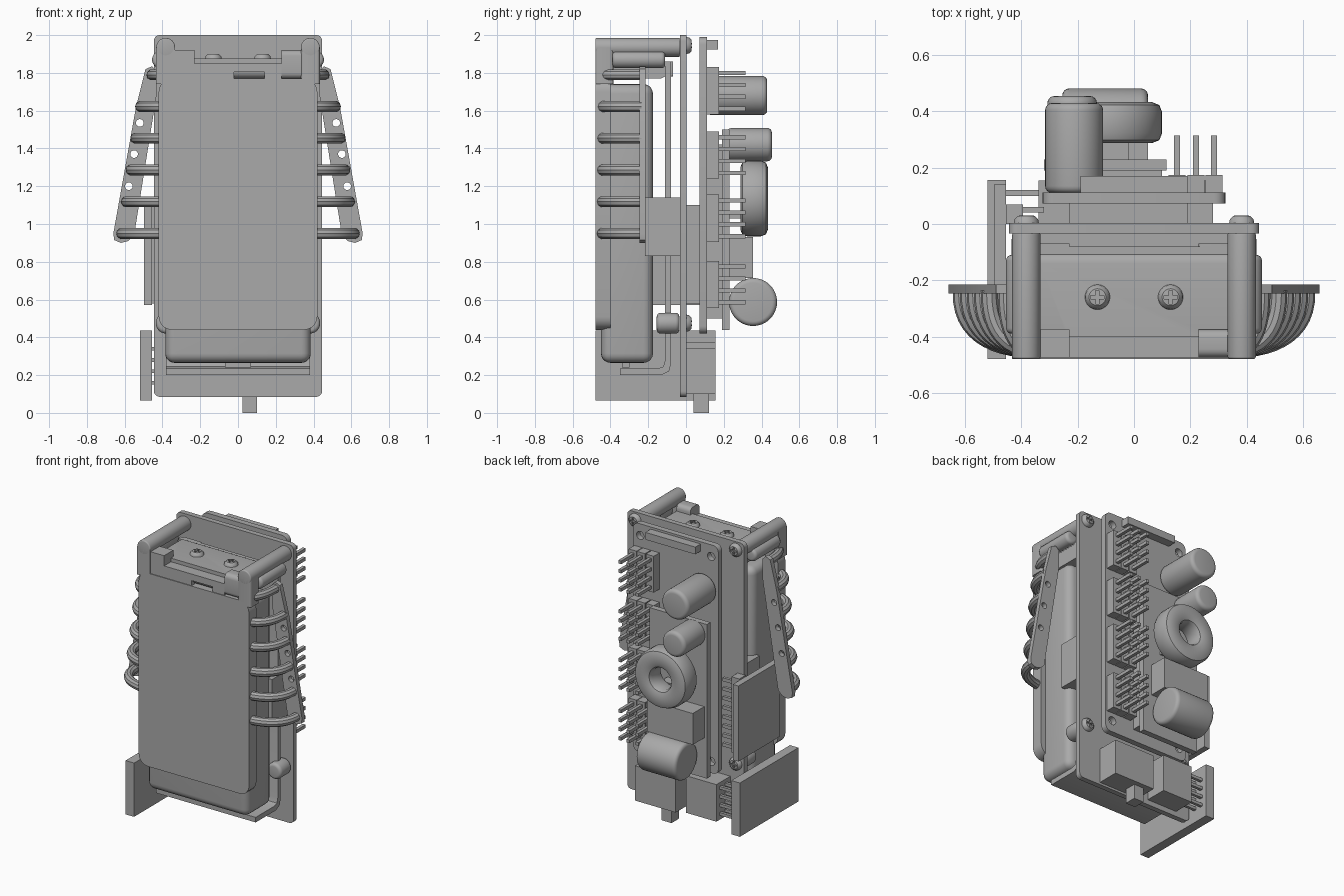
import bpy, bmesh
from math import sin, cos, pi, radians
from mathutils import Matrix, Vector

old = bpy.data.objects.get("Cube")
if old:
    bpy.data.objects.remove(old, do_unlink=True)

grey = bpy.data.materials.new("plain_grey")
grey.use_nodes = True
colour = (.4, .4, .4, 1)
grey.diffuse_color = colour
grey.node_tree.nodes["Principled BSDF"].inputs["Base Color"].default_value = colour
parts = []
SIDES = (("left", 1), ("right", -1))
TURN = {"x": Matrix.Rotation(pi / 2, 4, "Y"),
        "y": Matrix.Rotation(-pi / 2, 4, "X"),
        "z": Matrix.Identity(4)}


def finish(name, bm):
    bmesh.ops.recalc_face_normals(bm, faces=bm.faces)
    mesh = bpy.data.meshes.new(name)
    bm.to_mesh(mesh)
    bm.free()
    mesh.materials.append(grey)
    ob = bpy.data.objects.new(name, mesh)
    bpy.context.collection.objects.link(ob)
    parts.append(ob)
    return ob


def box(name, x, y, z, bevel=0, along="xyz", side=1):
    """Box from three ranges; edges parallel to the axes in 'along' get rounded."""
    bm = bmesh.new()
    bmesh.ops.create_cube(bm, size=1)
    for v in bm.verts:
        v.co = Vector([(a + b) / 2 + (b - a) * c for (a, b), c in zip((x, y, z), v.co)])
        v.co.x *= side
    if bevel:
        axes = ["xyz".index(a) for a in along]
        edges = [e for e in bm.edges
                 if any(abs(e.verts[0].co[a] - e.verts[1].co[a]) > 1e-5 for a in axes)]
        bmesh.ops.bevel(bm, geom=edges, offset=bevel, segments=5, profile=.5, affect="EDGES")
    return finish(name, bm)


def lathe(name, profile, axis, centre, closed=False, steps=40):
    """Spin (radius, height) points around an axis through the centre."""
    bm = bmesh.new()
    verts = [bm.verts.new((r, 0, h)) for r, h in profile]
    edges = [bm.edges.new(pair) for pair in zip(verts, verts[1:])]
    if closed:
        edges.append(bm.edges.new((verts[-1], verts[0])))
    bmesh.ops.spin(bm, geom=verts + edges, angle=2 * pi, steps=steps,
                   axis=(0, 0, 1), cent=(0, 0, 0))
    bmesh.ops.remove_doubles(bm, verts=bm.verts, dist=1e-5)
    bm.transform(Matrix.Translation(centre) @ TURN[axis])
    return finish(name, bm)


def cylinder(name, r, length, axis, centre, soft=0):
    profile = [(0, 0)]
    for k in range(5 if soft else 1):
        a = k * pi / 8
        profile.append((r - soft + soft * sin(a), soft - soft * cos(a)))
    profile += [(p, length - h) for p, h in reversed(profile)]
    return lathe(name, profile, axis, centre)


def prism(name, points, axis, start, depth):
    """Extrude a closed outline along x (points y,z) or y (points x,z)."""
    bm = bmesh.new()
    place = (lambda p: (start, *p)) if axis == "x" else (lambda p: (p[0], start, p[1]))
    face = bm.faces.new([bm.verts.new(place(p)) for p in points])
    out = bmesh.ops.extrude_face_region(bm, geom=[face])
    move = (depth, 0, 0) if axis == "x" else (0, depth, 0)
    bmesh.ops.translate(bm, vec=move,
                        verts=[g for g in out["geom"] if isinstance(g, bmesh.types.BMVert)])
    return finish(name, bm)


def cut(ob, cutter):
    mod = ob.modifiers.new("cut", "BOOLEAN")
    mod.operation, mod.object, mod.solver = "DIFFERENCE", cutter, "EXACT"
    bpy.context.view_layer.update()
    graph = bpy.context.evaluated_depsgraph_get()
    mesh = bpy.data.meshes.new_from_object(ob.evaluated_get(graph))
    ob.modifiers.clear()
    ob.data = mesh
    parts.remove(cutter)
    bpy.data.objects.remove(cutter, do_unlink=True)


def screw(name, axis, centre):
    """Pan head with a cross recess."""
    head = lathe(name, [(0, 0), (.045, 0), (.042, .015), (.03, .027), (0, .03)], axis, centre)
    c = Vector(centre)
    for i in range(3):
        if i == "xyz".index(axis):
            continue
        size = [.006] * 3
        size[i] = .024
        size["xyz".index(axis)] = .014
        middle = c.copy()
        middle["xyz".index(axis)] += .03
        cut(head, box("cutter", *[(m - s, m + s) for m, s in zip(middle, size)]))


# Main plate and rear circuit board
box("main_plate", (-.445, .445), (-.033, .003), (.085, 2), .03, "y")
board = box("rear_board", (-.325, .325), (.072, .112), (.42, 1.99), .04, "y")
for x in (-.27, .27):
    for z in (.5, 1.91):
        cut(board, cylinder("cutter", .028, .2, "y", (x, 0, z)))
box("board_spacer", (-.23, .19), (0, .075), (.58, 1.1))

# Front cover, rounded body and mounting bracket
box("front_cover", (-.42, .42), (-.48, -.4), (.44, 1.77), .07, "y")
box("body", (-.385, .385), (-.45, -.175), (.265, 1.74), .05)
box("body_mount", (-.41, .41), (-.216, -.03), (.83, 1.14))
box("body_tab", (-.07, .07), (-.34, -.3), (.24, .28))
prism("bracket", [(-.35, .2), (-.35, .235), (-.15, .235), (-.12, .245), (-.11, .28),
                  (-.11, 1.86), (-.08, 1.86), (-.08, .26), (-.09, .22), (-.13, .2)],
      "x", -.38, .76)

# Top clip with a notched lip and two screws
clip = box("top_clip", (-.335, .335), (-.46, -.1), (1.77, 1.875), .04, "x")
cut(clip, box("cutter", (-.23, .23), (-.5, -.4), (1.85, 1.9)))
lip = box("clip_lip", (-.23, .23), (-.475, -.44), (1.765, 1.85))
cut(lip, box("cutter", (-.02, .14), (-.5, -.4), (1.7, 1.805)))
for x in (-.13, .13):
    screw("clip_screw", "z", (x, -.26, 1.872))

# Parts mirrored on both sides
COIL_TIPS = (.455, .515, .54, .565, .59, .615)
for label, s in SIDES:
    cylinder(label + "_top_post", .05, .45, "y", (s * .383, -.48, 1.935), .008)
    box(label + "_post_foot", (.333, .433), (-.48, -.385), (1.74, 1.935), .015, "z", s)
    box(label + "_clip_hinge", (.23, .335), (-.475, -.375), (1.77, 1.92), .03, "x", s)
    box(label + "_clip_web", (.23, .36), (-.1, -.07), (1.78, 1.86), .01, "y", s)
    cylinder(label + "_side_bar", .045, .28, "y", (s * .41, -.39, 1.87), .02)
    cylinder(label + "_standoff", .055, .12, "y", (s * .38, -.155, .475), .02)
    for z in (.475, 1.945):
        screw(label + "_plate_screw", "y", (s * .383, .002, z))

    # Slanted strip with holes
    outline = [(.43, 1.81), (.455, 1.835), (.49, 1.82), (.54, 1.62), (.66, .95),
               (.655, .915), (.62, .9), (.58, .91), (.55, .94), (.43, 1.69)]
    strip = prism(label + "_coil_strip", [(s * x, z) for x, z in outline], "y", -.247, .032)
    for x, z in ((.52, 1.535), (.55, 1.37), (.578, 1.2)):
        cut(strip, cylinder("cutter", .02, .2, "y", (s * x, -.33, z)))

    # Curved tubes running from the cover to the strip
    for k, tip in enumerate(COIL_TIPS):
        z = 1.79 - k * .168
        curve = bpy.data.curves.new(label + "_tube", "CURVE")
        curve.dimensions = "3D"
        curve.bevel_depth, curve.bevel_resolution = .03, 3
        curve.use_fill_caps = True
        spline = curve.splines.new("POLY")
        spline.points.add(12)
        for i, p in enumerate(spline.points):
            a = i / 12 * pi / 2
            p.co = (s * (.36 + (tip - .36) * sin(a) ** .9),
                    -.235 - .21 * max(cos(a), 0) ** .8, z, 1)
        temp = bpy.data.objects.new("temp", curve)
        bpy.context.collection.objects.link(temp)
        bpy.context.view_layer.update()
        mesh = bpy.data.meshes.new_from_object(
            temp.evaluated_get(bpy.context.evaluated_depsgraph_get()))
        bpy.data.objects.remove(temp, do_unlink=True)
        bm = bmesh.new()
        bm.from_mesh(mesh)
        finish(label + "_tube", bm)

# Pin headers on the rear board
for z in (1.705, 1.365, 1.03, .68):
    for x in (.153, .22, .284):
        box("pin_base", (x - .03, x + .03), (.11, .175), (z - .125, z + .125))
        for row in range(4):
            h = z + (row - 1.5) * .063
            box("pin", (x - .011, x + .011), (.17, .315), (h - .011, h + .011))
box("top_connector", (-.19, .19), (.11, .17), (1.925, 1.975))

# Power daughterboard and its components
box("daughterboard", (-.32, .115), (.19, .23), (.44, 1.5))
box("daughterboard_support", (-.19, .1), (.11, .19), (.5, 1.42))
cylinder("upper_capacitor", .103, .32, "y", (-.213, .11, 1.68), .025)
cylinder("small_capacitor", .088, .24, "y", (-.22, .215, 1.42), .025)
cylinder("lower_capacitor", .127, .305, "x", (-.255, .355, .587), .025)
ring = [(.075, .03), (.085, .01), (.11, 0), (.165, 0), (.19, .01), (.2, .035)]
lathe("ring_coil", ring + [(r, .145 - h) for r, h in reversed(ring)], "y",
      (-.1, .288, 1.135), closed=True)
box("coil_support", (-.16, -.02), (.23, .3), (1.03, 1.06))
box("inductor_block", (-.3, .05), (.23, .355), (.715, .93))

# Side module and bottom panel, both on the right side
box("side_module", (-.497, -.455), (-.31, .14), (.57, 1.09))
box("module_header", (-.455, -.395), (.0, .07), (.58, 1.1))
box("bottom_panel", (-.52, -.455), (-.48, .157), (.065, .435))
box("panel_header", (-.34, -.11), (0, .155), (.12, .375))
for k in range(8):
    z = .61 + k * .064
    box("module_pin", (-.46, -.32), (.04, .06), (z - .012, z + .012))
for k in range(4):
    z = .16 + k * .06
    for y in (.05, .11):
        box("panel_pin", (-.46, -.33), (y - .01, y + .01), (z - .01, z + .01))

# Slide switch at the bottom
box("switch_body", (-.03, .28), (0, .155), (.1, .34))
box("switch_knob", (.025, .1), (.04, .122), (0, .11))

# Smooth rounded surfaces, keep edges sharp
bpy.ops.object.select_all(action="DESELECT")
for ob in parts:
    ob.select_set(True)
bpy.context.view_layer.objects.active = parts[0]
bpy.ops.object.shade_smooth_by_angle(angle=radians(35))
